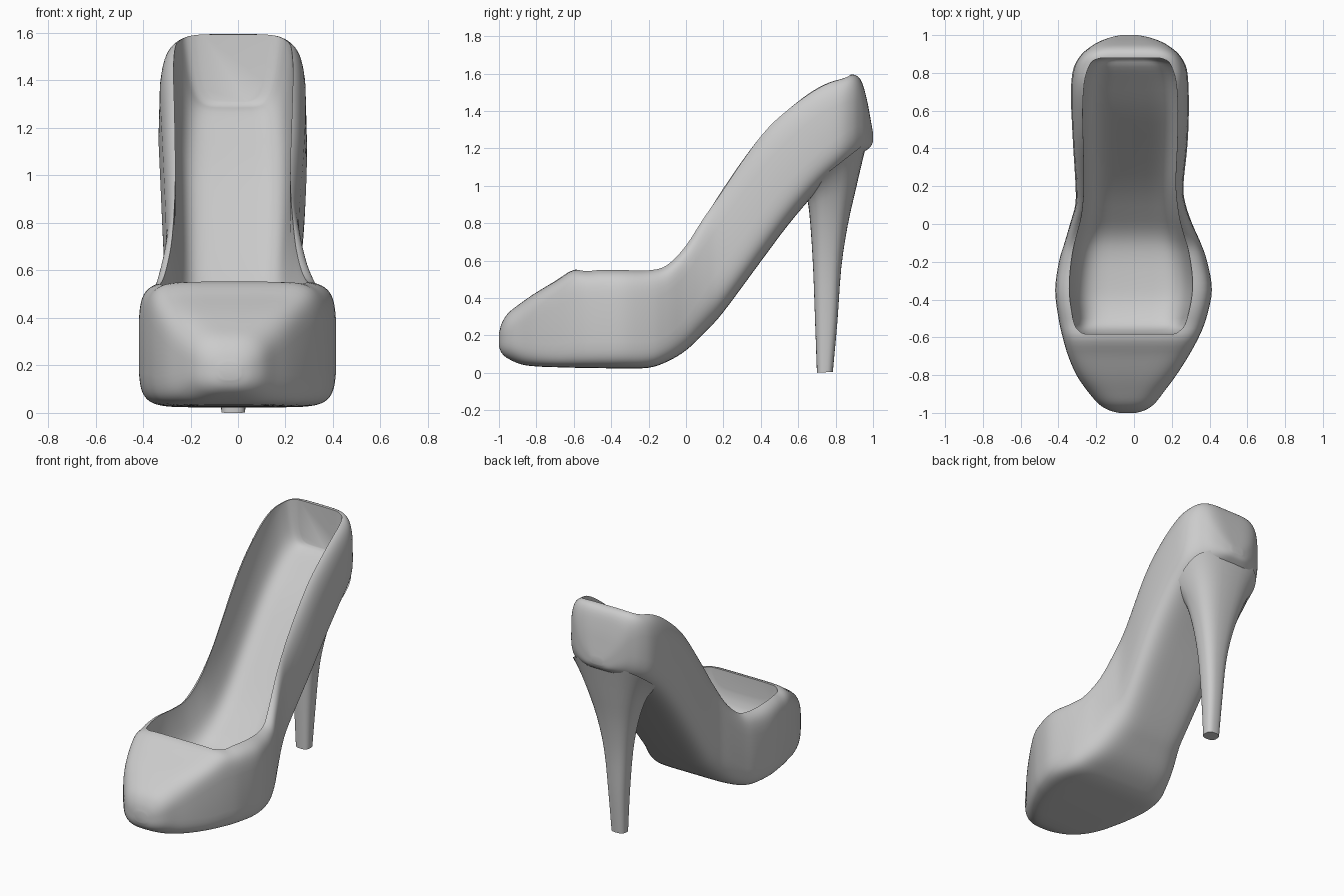
import bpy, bmesh, math

if "Cube" in bpy.data.objects:
    bpy.data.objects.remove(bpy.data.objects["Cube"])


def catmull(rows, steps):
    """Smooth a table of stations with a Catmull-Rom spline."""
    out, n = [], len(rows)
    for i in range(n - 1):
        p0, p1, p2, p3 = (rows[max(0, min(n - 1, i + k))] for k in (-1, 0, 1, 2))
        for s in range(steps):
            t = s / steps
            out.append([0.5 * (2 * b + (c - a) * t + (2 * a - 5 * b + 4 * c - d) * t * t
                               + (3 * b - a - 3 * c + d) * t ** 3)
                        for a, b, c, d in zip(p0, p1, p2, p3)])
    out.append(list(rows[-1]))
    return out


def sp(v, n):
    return math.copysign(abs(v) ** (2 / n), v)


def ramp(v, a, b):
    t = max(0, min(1, (v - a) / (b - a)))
    return t * t * (3 - 2 * t)


def loft(name, rings):
    """Skin closed rings of points and cap both ends."""
    bm = bmesh.new()
    vr = [[bm.verts.new(p) for p in r] for r in rings]
    n = len(vr[0])
    for a, b in zip(vr, vr[1:]):
        for i in range(n):
            j = (i + 1) % n
            bm.faces.new((a[i], a[j], b[j], b[i]))
    bm.faces.new(vr[0])
    bm.faces.new(vr[-1])
    bmesh.ops.recalc_face_normals(bm, faces=bm.faces)
    me = bpy.data.meshes.new(name)
    bm.to_mesh(me)
    bm.free()
    ob = bpy.data.objects.new(name, me)
    bpy.context.collection.objects.link(ob)
    return ob


def smooth(ob, deg):
    bpy.ops.object.select_all(action='DESELECT')
    ob.select_set(True)
    bpy.context.view_layer.objects.active = ob
    bpy.ops.object.shade_smooth_by_angle(angle=math.radians(deg))


# Shoe body stations: y, sole z, top z, left x, right x
BODY = [
    (-1.0, .14, .21, -.08, .01), (-.985, .105, .265, -.135, .06), (-.95, .075, .32, -.19, .11),
    (-.88, .045, .375, -.25, .165), (-.8, .034, .43, -.305, .225), (-.7, .03, .49, -.35, .29),
    (-.6, .027, .55, -.38, .345), (-.5, .025, .545, -.402, .385), (-.35, .024, .545, -.42, .415),
    (-.2, .027, .545, -.40, .39), (-.1, .06, .575, -.37, .355), (0, .12, .685, -.34, .31),
    (.1, .215, .86, -.312, .275), (.2, .325, 1.02, -.31, .262), (.4, .595, 1.29, -.322, .282),
    (.55, .795, 1.43, -.33, .29), (.7, .97, 1.53, -.335, .29), (.82, 1.085, 1.575, -.322, .28),
    (.89, 1.14, 1.595, -.285, .245), (.935, 1.17, 1.565, -.235, .195), (.965, 1.19, 1.47, -.185, .145),
    (.988, 1.21, 1.35, -.125, .08), (1.0, 1.235, 1.28, -.07, .02),
]
body_rings = []
for y, zb, zt, xl, xr in catmull(BODY, 4):
    zt += .014 * ramp(y, -.57, -.45) * (1 - ramp(y, .76, .88))
    cx, hw, cz, h = (xl + xr) / 2, (xr - xl) / 2, (zb + zt) / 2, (zt - zb) / 2
    toe = ramp(y, -1, -.65)
    back = ramp(y, .85, 1)
    n_up = 2.8 + 3.6 * toe - 2.5 * back
    n_low = 3 + 5 * toe - 3.2 * ramp(y, -.2, .2) - 1.2 * back
    taper = .04 + .08 * ramp(y, -.1, .2)
    ring = []
    for k in range(64):
        a = 2 * math.pi * (k + .5) / 64
        n = n_up if math.sin(a) > 0 else n_low
        u, v = sp(math.cos(a), n), sp(math.sin(a), n)
        tuck = taper * max(0, v) ** 2 + .06 * max(0, -v) ** 3
        ring.append((cx + hw * u * (1 - tuck), y, cz + h * v))
    body_rings.append(ring)
body = loft("shoe_body", body_rings)

# Foot opening stations: y, insole z, left x, right x
OPENING = [
    (-.582, .43, -.26, .21), (-.57, .37, -.285, .235), (-.53, .30, -.315, .27),
    (-.42, .255, -.337, .30), (-.3, .245, -.342, .31), (-.15, .25, -.325, .29),
    (-.05, .285, -.30, .26), (.05, .37, -.275, .235), (.2, .52, -.262, .218),
    (.4, .765, -.265, .225), (.6, 1.015, -.27, .23), (.75, 1.18, -.262, .222),
    (.83, 1.265, -.24, .20), (.865, 1.29, -.215, .175), (.88, 1.31, -.17, .13),
]
open_rings = []
for y, zf, xl, xr in catmull(OPENING, 3):
    cx, hw = (xl + xr) / 2, (xr - xl) / 2
    d = .10 + .18 * ramp(y, -.582, -.45)
    top = zf + .75
    ring = []
    for k in range(25):
        a = math.pi + math.pi * k / 24
        v = 1 + sp(math.sin(a), 5)
        ring.append((cx + hw * sp(math.cos(a), 5) * (.82 + .18 * v), y, zf + d * v))
    ring += [(cx + hw * 1.02, y, top), (cx - hw * 1.02, y, top)]
    open_rings.append(ring)
cutter = loft("opening_cutter", open_rings)
cutter.hide_render = True

mod = body.modifiers.new("opening", 'BOOLEAN')
mod.operation, mod.solver, mod.object = 'DIFFERENCE', 'EXACT', cutter
bpy.context.view_layer.objects.active = body
bpy.ops.object.modifier_apply(modifier=mod.name)
bpy.data.objects.remove(cutter)
smooth(body, 40)

# Stiletto heel rings: front y, back y, front z, back z, half width
HEEL = [
    (.70, .785, 0, .005, .05), (.69, .81, .28, .28, .064), (.68, .83, .55, .56, .088),
    (.668, .865, .75, .79, .13), (.655, .91, .89, .99, .185), (.64, .945, .945, 1.14, .235),
    (.62, .968, .965, 1.235, .275),
]
heel_rings = []
for y0, y1, z0, z1, hw in catmull(HEEL, 3):
    ring = []
    for k in range(32):
        a = 2 * math.pi * k / 32
        u, v = sp(math.cos(a), 2.6), sp(math.sin(a), 2.6)
        t = (v + 1) / 2
        ring.append((-.02 + hw * u, y0 + (y1 - y0) * t, z0 + (z1 - z0) * t))
    heel_rings.append(ring)
heel = loft("stiletto_heel", heel_rings)
smooth(heel, 40)
